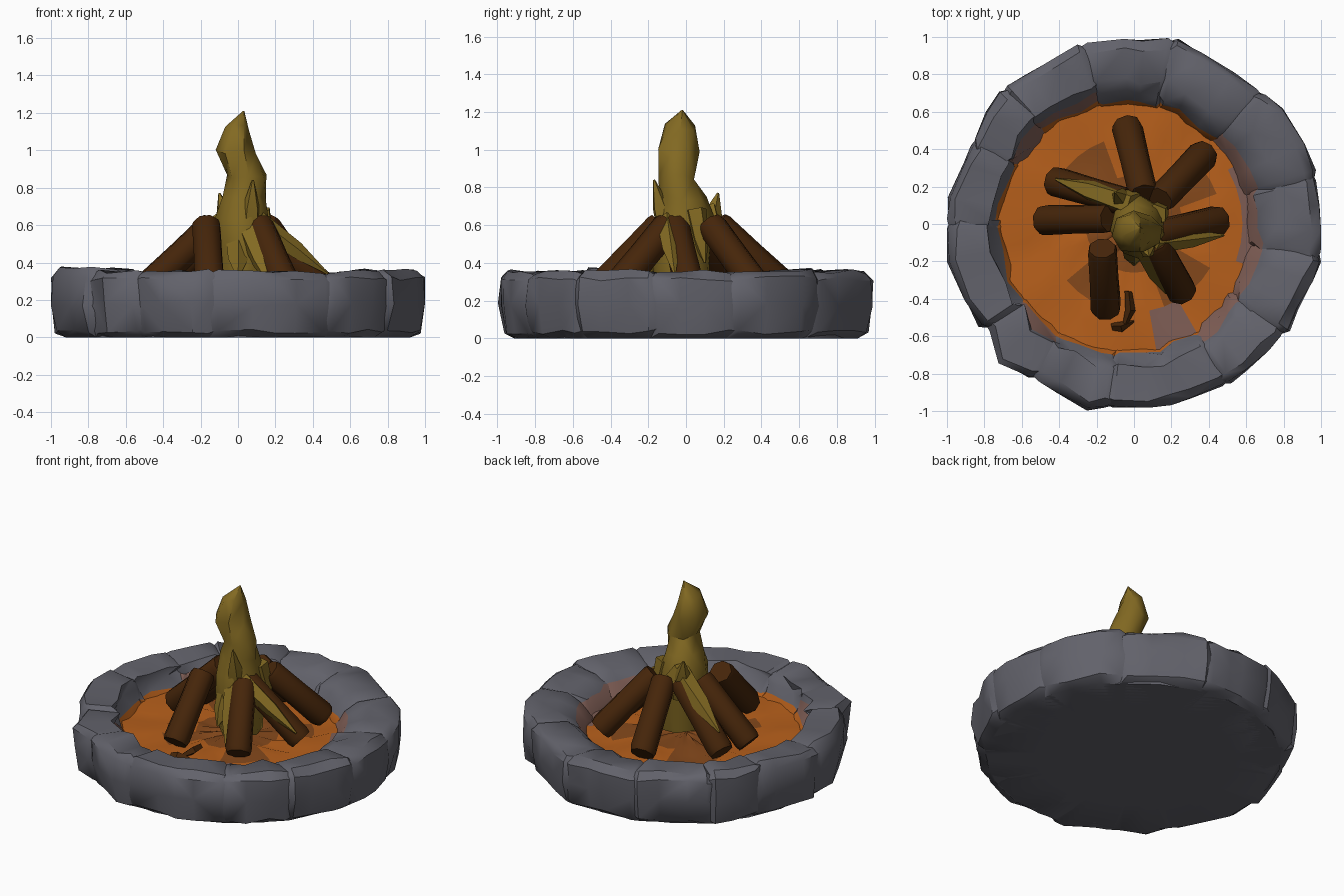
import bpy, bmesh, math, random
from mathutils import Vector

if "Cube" in bpy.data.objects:
    bpy.data.objects.remove(bpy.data.objects["Cube"])
random.seed(7)


def material(name, rgb):
    m = bpy.data.materials.new(name)
    m.diffuse_color = (*rgb, 1)
    m.use_nodes = True
    m.node_tree.nodes["Principled BSDF"].inputs["Base Color"].default_value = m.diffuse_color
    return m


GREY = material("stone grey", (0.122, 0.122, 0.146))
SCORCH = material("scorched stone", (0.21, 0.11, 0.09))
ORANGE = material("ember orange", (0.47, 0.115, 0.011))
DARK = material("dark ember", (0.23, 0.065, 0.011))
BROWN = material("log brown", (0.06, 0.0185, 0.003))
YELLOW = material("flame yellow", (0.225, 0.142, 0.016))


def finish(name, bm, mats, angle=35):
    bmesh.ops.recalc_face_normals(bm, faces=bm.faces[:])
    me = bpy.data.meshes.new(name)
    bm.to_mesh(me)
    bm.free()
    for m in mats:
        me.materials.append(m)
    me.shade_smooth()
    me.set_sharp_from_angle(angle=math.radians(angle))
    ob = bpy.data.objects.new(name, me)
    bpy.context.collection.objects.link(ob)
    return ob


def loft(bm, rings, mat_rule=None):
    """Skin closed rings of points and cap both ends."""
    vs = [[bm.verts.new(p) for p in r] for r in rings]
    n = len(vs[0])
    for a, b in zip(vs, vs[1:]):
        for i in range(n):
            j = (i + 1) % n
            f = bm.faces.new((a[i], a[j], b[j], b[i]))
            if mat_rule:
                f.material_index = mat_rule(i)
    bm.faces.new(vs[0])
    bm.faces.new(vs[-1])


# Outer outline of the stone ring, seen from above, counter-clockwise
OUTLINE = [(1, .1), (.95, .35), (.8, .62), (.62, .74), (.25, .99), (-.05, .985),
           (-.28, .965), (-.71, .72), (-.79, .6), (-.91, .33), (-1, .1), (-1, -.2),
           (-.84, -.54), (-.77, -.56), (-.72, -.74), (-.5, -.84), (-.25, -.99),
           (.2, -.97), (.55, -.83), (.82, -.58), (1, -.2)]


def outer_radius(deg):
    d = Vector((math.cos(math.radians(deg)), math.sin(math.radians(deg))))
    for i, p in enumerate(OUTLINE):
        a, b = Vector(p), Vector(OUTLINE[(i + 1) % len(OUTLINE)])
        if a.cross(d) >= -1e-7 and d.cross(b) >= -1e-7 and a.dot(d) > 0:
            return a.cross(b) / d.cross(b - a)
    return 1.0


def section(deg, height, pinch):
    """Cross-section of a stone at one angle."""
    t = math.radians(deg)
    R = outer_radius(deg)
    Ri = .665 - .045 * math.cos(t) - .02 * math.sin(t)
    pts = [(R - .08, 0), (R - .025, .035), (R + .004, .18), (R, height - .04),
           (R - .04, height), (R - .22, height - .01), (Ri + .06, .30),
           (Ri + .015, .235), (Ri - .03, .17), (.6, 0)]
    out = []
    for i, (r, z) in enumerate(pts):
        if 0 < i < 8:
            s = .012 if i < 4 else .024
            r += random.uniform(-s, s * .7)
            z += random.uniform(-.016, .008)
            r += (.84 - r) * pinch
            z += (.17 - z) * pinch
        x, y = r * math.cos(t), r * math.sin(t)
        out.append((max(-1, min(1, x)), max(-1, min(1, y)), z))
    return out


# Stones: each spans two neighbouring seams and is pinched at the seams
SEAMS = [-36, -10, 15, 46, 78, 106, 134, 153, 180, 215, 237, 262, 300, 324]
SCORCHED = {0: 1, 1: 1, 2: 1, 5: 2, 6: 1, 9: 2, 12: 1}
CORNERS = [math.degrees(math.atan2(y, x)) for x, y in OUTLINE]
CORNERS += [c + 360 for c in CORNERS]
for k, (a, b) in enumerate(zip(SEAMS, SEAMS[1:])):
    h = random.uniform(.355, .368) + (.01 if 130 < a < 200 else 0)
    mid = [c for c in CORNERS if a + 6 < c < b - 6]
    mid += [c for c in (a + (b - a) * .33, a + (b - a) * .7) if all(abs(c - m) > 5 for m in mid)]
    bm = bmesh.new()
    stations = [(a - 1.6, .13), (a + 1.5, .01)] + [(c, 0) for c in sorted(mid)]
    stations += [(b - 1.5, .01), (b + 1.6, .13)]
    low = SCORCHED.get(k, 2)   # colour of the lowest inner band
    loft(bm, [section(d, h, p) for d, p in stations],
         lambda i: low if i == 7 else (1 if i == 6 and k in SCORCHED else 0))
    bmesh.ops.triangulate(bm, faces=[f for f in bm.faces if len(f.verts) == 4])
    finish("stone_%02d" % (k + 1), bm, [GREY, SCORCH, ORANGE], 38)

# Base slab under the stones
bm = bmesh.new()
loft(bm, [[(r * math.cos(i * math.pi / 12), r * math.sin(i * math.pi / 12), z)
           for i in range(24)] for r, z in ((.91, 0), (.91, .17))])
finish("base_slab", bm, [GREY])

# Ember bed: polar disc, with dark and scorched patches chosen by angle and radius
bm = bmesh.new()
N, RADII = 36, [.12, .26, .36, .47, .58, .73]
PATCHES = [(20, 50), (110, 150), (220, 245), (285, 335)]
centre = bm.verts.new((0, 0, .2))
rows = [[bm.verts.new((r * math.cos(math.tau * i / N), r * math.sin(math.tau * i / N),
                       .205 + random.uniform(-.012, .015))) for i in range(N)] for r in RADII]
for i in range(N):
    j = (i + 1) % N
    deg = (i + .5) * 360 / N
    f = bm.faces.new((centre, rows[0][i], rows[0][j]))
    f.material_index = 1
    for q in range(len(rows) - 1):
        f = bm.faces.new((rows[q][i], rows[q + 1][i], rows[q + 1][j], rows[q][j]))
        if q == 0 or (q <= 2 and any(lo < deg < hi for lo, hi in PATCHES)):
            f.material_index = 1
        elif q >= 3 and (276 < deg < 296 or (q == 4 and (deg < 30 or deg > 340))):
            f.material_index = 2
finish("ember_bed", bm, [ORANGE, DARK, SCORCH])


def tube(bm, path, sides):
    """Loft along (point, radius) pairs, with rings square to the whole path."""
    axis = (Vector(path[-1][0]) - Vector(path[0][0])).normalized()
    u = axis.cross(Vector((.13, .2, 1))).normalized()
    v = axis.cross(u)
    loft(bm, [[Vector(p) + r * (u * math.cos(math.tau * i / sides) + v * math.sin(math.tau * i / sides))
               for i in range(sides)] for p, r in path])


# Logs leaning to the middle: foot x, y and head x, y
LOGS = [(-.15, -.46, -.17, -.13), (.26, -.37, .11, -.09), (.46, .02, .1, -.06),
        (.38, .38, .14, .13), (-.04, .53, .05, .16), (-.43, .23, -.05, .12),
        (-.49, .02, -.13, .03)]
for k, (x0, y0, x1, y1) in enumerate(LOGS):
    bm = bmesh.new()
    a, b = Vector((x0, y0, .262)), Vector((x1, y1, .605))
    tube(bm, [(a, .076), (a.lerp(b, .06), .084), (a.lerp(b, .5), .08),
              (a.lerp(b, .95), .08), (b, .073)], 8)
    finish("log_%d" % (k + 1), bm, [BROWN], 50)

# Small twigs on the embers
for k, pts in enumerate([((-.03, -.36, .23), (-.02, -.46, .24), (-.06, -.57, .22)),
                         ((-.12, -.55, .215), (-.07, -.55, .225), (0, -.52, .215))]):
    bm = bmesh.new()
    tube(bm, list(zip(pts, (.02, .028, .006))), 4)
    finish("twig_%d" % (k + 1), bm, [BROWN])

# Flame body: twisted column of rings (z, centre x, centre y, radius x, radius y)
RINGS = [(.24, .03, -.02, .13, .15), (.48, .03, -.02, .15, .165), (.62, .02, -.01, .15, .165),
         (.75, .03, -.02, .12, .125), (.86, .05, -.045, .11, .095),
         (.99, -.01, -.045, .112, .115), (1.12, -.01, -.03, .065, .085), (1.21, .03, -.02, .004, .004)]
bm = bmesh.new()
loft(bm, [[(cx + rx * math.cos(math.tau * i / 7 + k * .3) * random.uniform(.94, 1.07),
            cy + ry * math.sin(math.tau * i / 7 + k * .3) * random.uniform(.94, 1.07),
            z + (random.uniform(-.02, .02) if z < 1.2 else 0)) for i in range(7)]
          for k, (z, cx, cy, rx, ry) in enumerate(RINGS)])
bmesh.ops.triangulate(bm, faces=bm.faces[:])
finish("flame_body", bm, [YELLOW], 45)

# Flame tongues: root, tip, root radius
TONGUES = [((.1, -.1, .62), (.48, -.06, .34), .06), ((.06, -.13, .56), (.17, -.37, .28), .06),
           ((.0, .1, .66), (-.42, .24, .40), .075), ((-.03, .1, .5), (-.1, .17, .77), .07),
           ((.06, -.09, .52), (.08, -.17, .84), .06), ((.0, -.1, .52), (.0, -.22, .32), .07),
           ((.12, .05, .68), (.17, .1, .4), .06)]
for k, (p, q, r) in enumerate(TONGUES):
    a, b = Vector(p), Vector(q)
    bm = bmesh.new()
    tube(bm, [(a, r), (a.lerp(b, .55), r * .8), (b, .006)], 5)
    finish("flame_tongue_%d" % (k + 1), bm, [YELLOW], 45)
